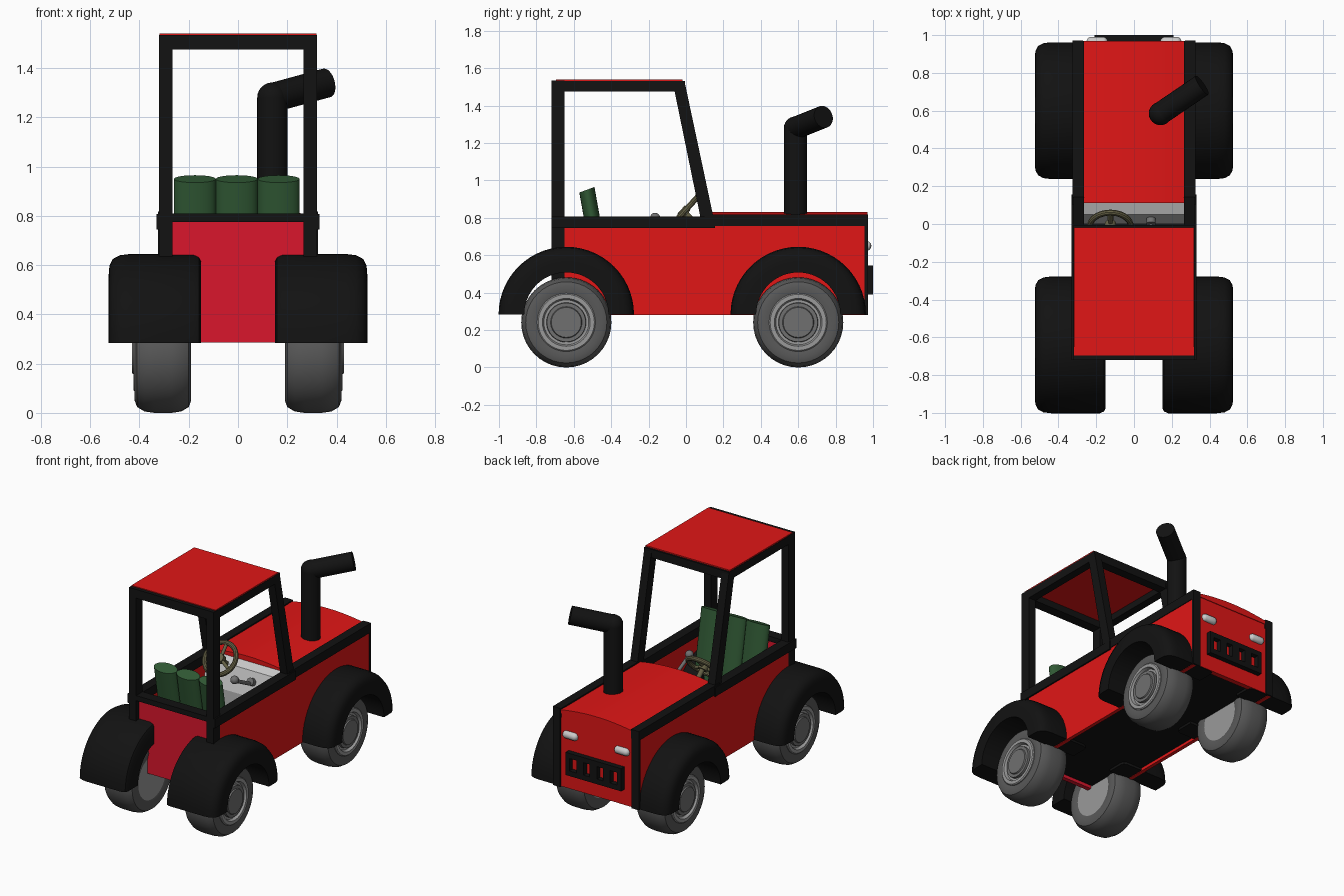
import bpy, bmesh
from math import pi, sin, cos, radians
from mathutils import Vector, Matrix

if "Cube" in bpy.data.objects:
    bpy.data.objects.remove(bpy.data.objects["Cube"])


def material(name, r, g, b):
    m = bpy.data.materials.new(name)
    m.diffuse_color = (r, g, b, 1)
    m.use_nodes = True
    m.node_tree.nodes["Principled BSDF"].inputs["Base Color"].default_value = m.diffuse_color
    return m


RED = material("red", 0.75, 0.008, 0.008)
CRIMSON = material("crimson", 0.7, 0.008, 0.025)
BLACK = material("black", 0.006, 0.006, 0.006)
RUBBER = material("rubber", 0.1, 0.1, 0.1)
STEEL = material("steel", 0.32, 0.32, 0.32)
DARK_STEEL = material("dark_steel", 0.16, 0.16, 0.16)
GREEN = material("green", 0.03, 0.1, 0.035)
OLIVE = material("olive", 0.13, 0.12, 0.06)
LAMP = material("lamp", 0.7, 0.7, 0.7)


def finish(name, bm, mat, smooth=False):
    bmesh.ops.recalc_face_normals(bm, faces=bm.faces[:])
    me = bpy.data.meshes.new(name)
    bm.to_mesh(me)
    bm.free()
    ob = bpy.data.objects.new(name, me)
    bpy.context.collection.objects.link(ob)
    if mat:
        me.materials.append(mat)
    if smooth:
        bpy.ops.object.select_all(action='DESELECT')
        bpy.context.view_layer.objects.active = ob
        ob.select_set(True)
        bpy.ops.object.shade_smooth_by_angle(angle=radians(35))
    return ob


def box(name, x, y, z, mat):
    bm = bmesh.new()
    size = Matrix.Diagonal((x[1] - x[0], y[1] - y[0], z[1] - z[0], 1))
    mid = Matrix.Translation((sum(x) / 2, sum(y) / 2, sum(z) / 2))
    bmesh.ops.create_cube(bm, size=1, matrix=mid @ size)
    return finish(name, bm, mat)


def extrude(name, pts, x0, x1, mat):
    """Extrude a (y, z) outline along x."""
    bm = bmesh.new()
    a = [bm.verts.new((x0, y, z)) for y, z in pts]
    b = [bm.verts.new((x1, y, z)) for y, z in pts]
    bm.faces.new(a)
    bm.faces.new(b)
    n = len(pts)
    for i in range(n):
        bm.faces.new((a[i], a[(i + 1) % n], b[(i + 1) % n], b[i]))
    return finish(name, bm, mat)


def revolve(name, profile, y, z, side, mat, arc=2 * pi, steps=40):
    """Sweep a closed (x, radius) profile round an x-parallel axis."""
    bm = bmesh.new()
    full = arc > 6
    rings = []
    for i in range(steps if full else steps + 1):
        a = arc * i / steps
        rings.append([bm.verts.new((side * x, y + r * cos(a), z + r * sin(a))) for x, r in profile])
    n = len(profile)
    for i in range(steps):
        p, q = rings[i], rings[(i + 1) % len(rings)]
        for j in range(n):
            k = (j + 1) % n
            bm.faces.new((p[j], p[k], q[k], q[j]))
    if not full:
        bm.faces.new(rings[0])
        bm.faces.new(rings[-1])
    bmesh.ops.remove_doubles(bm, verts=bm.verts[:], dist=1e-5)
    return finish(name, bm, mat, True)


def rod(name, p, q, r, mat, flat=1.0, seg=24):
    """Cylinder from p to q, optionally flattened in depth."""
    p, q = Vector(p), Vector(q)
    d = q - p
    rot = d.to_track_quat('Z', 'X').to_matrix().to_4x4()
    bm = bmesh.new()
    bmesh.ops.create_cone(bm, cap_ends=True, segments=seg, radius1=r, radius2=r, depth=d.length)
    bm.transform(Matrix.Translation((p + q) / 2) @ rot @ Matrix.Diagonal((flat, 1, 1, 1)))
    return finish(name, bm, mat, True)


# Wheels and mudguards
tyre = [(0.2, 0.15), (0.19, 0.19), (0.2, 0.217), (0.23, 0.235), (0.27, 0.241), (0.34, 0.241),
        (0.38, 0.235), (0.41, 0.217), (0.42, 0.19), (0.41, 0.15)]
rim = [(0.2, 0.0), (0.2, 0.156), (0.418, 0.156), (0.424, 0.15), (0.424, 0.128), (0.405, 0.12), (0.405, 0.0)]
hub = [(0.39, 0.0), (0.39, 0.108), (0.422, 0.104), (0.422, 0.084), (0.43, 0.08), (0.43, 0.0)]
guard = [(0.15, 0.225), (0.15, 0.335), (0.158, 0.352), (0.18, 0.362), (0.44, 0.362), (0.48, 0.357),
         (0.508, 0.342), (0.522, 0.315), (0.525, 0.28), (0.525, 0.225)]
for end, y in (("rear", -0.64), ("front", 0.6)):
    for side, s in (("left", -1), ("right", 1)):
        tag = f"{end}_{side}"
        revolve("tyre_" + tag, tyre, y, 0.241, s, RUBBER)
        revolve("rim_" + tag, rim, y, 0.241, s, STEEL)
        revolve("hub_" + tag, hub, y, 0.241, s, DARK_STEEL)
        revolve("mudguard_" + tag, guard, y, 0.283, s, BLACK, pi, 28)

# Body shell
box("floor", (-0.31, 0.31), (-0.65, 0.95), (0.3, 0.32), BLACK)
box("rear_panel", (-0.27, 0.27), (-0.69, -0.66), (0.285, 0.78), CRIMSON)
box("front_panel", (-0.28, 0.28), (0.93, 0.965), (0.285, 0.81), RED)
box("rear_beam", (-0.32, 0.32), (-0.72, -0.65), (0.775, 0.81), BLACK)
roof_z = 1.475
for side, s in (("left", -1), ("right", 1)):
    def span(a, b):
        return tuple(sorted((s * a, s * b)))
    box("side_panel_" + side, span(0.295, 0.32), (-0.65, 0.96), (0.28, 0.76), RED)
    box("cab_rail_" + side, span(0.265, 0.33), (-0.72, 0.155), (0.745, 0.807), BLACK)
    box("hood_rail_" + side, span(0.265, 0.325), (0.1, 0.97), (0.755, 0.818), BLACK)
    box("nose_post_" + side, span(0.27, 0.325), (0.955, 0.972), (0.28, 0.818), BLACK)
    # Cab frame
    box("rear_post_" + side, span(0.265, 0.32), (-0.72, -0.65), (0.3, 1.535), BLACK)
    extrude("front_post_" + side, [(-0.072, 1.53), (-0.008, 1.53), (0.158, 0.75), (0.088, 0.75)],
            s * 0.265, s * 0.32, BLACK)
    box("roof_rail_" + side, span(0.265, 0.32), (-0.72, -0.01), (roof_z, 1.532), BLACK)
box("roof_beam_rear", (-0.32, 0.32), (-0.72, -0.65), (roof_z, 1.535), BLACK)
box("roof_beam_front", (-0.32, 0.32), (-0.068, -0.005), (roof_z, 1.532), BLACK)
box("roof", (-0.318, 0.318), (-0.695, -0.018), (1.52, 1.54), RED)

# Gently arched hood
bm = bmesh.new()
xs = [-0.27 + 0.54 * i / 12 for i in range(13)]
arch = [(x, 0.808 + 0.024 * (1 - (x / 0.27) ** 2)) for x in xs]
outline = arch + [(0.27, 0.785), (-0.27, 0.785)]
face = bm.faces.new([bm.verts.new((x, 0.11, z)) for x, z in outline])
ext = bmesh.ops.extrude_face_region(bm, geom=[face])
bmesh.ops.translate(bm, vec=(0, 0.86, 0), verts=[v for v in ext["geom"] if isinstance(v, bmesh.types.BMVert)])
if len(bm.faces) == len(outline) + 1:
    bm.faces.new([v for v in list(bm.verts)[:len(outline)]])
finish("hood", bm, RED, True)

# Grille: frame with four openings
for i, z in enumerate(((0.39, 0.425), (0.51, 0.545))):
    box(f"grille_rail_{i}", (-0.21, 0.21), (0.96, 1.0), z, BLACK)
for i, (x, w) in enumerate(((-0.195, 0.015), (-0.1, 0.027), (0, 0.027), (0.1, 0.027), (0.195, 0.015))):
    box(f"grille_bar_{i}", (x - w, x + w), (0.96, 1.0), (0.42, 0.515), BLACK)

# Headlights
for side, s in (("left", -1), ("right", 1)):
    bm = bmesh.new()
    bmesh.ops.create_uvsphere(bm, u_segments=20, v_segments=12, radius=0.026)
    for v in bm.verts:
        v.co.x += 0.03 if v.co.x > 0 else -0.03
    bm.transform(Matrix.Translation((s * 0.195, 0.965, 0.65)))
    finish("headlight_" + side, bm, LAMP, True)

# Exhaust pipe with angled outlet
elbow = Vector((0.14, 0.585, 1.28))
rod("exhaust_stack", (0.14, 0.585, 0.79), elbow, 0.062, BLACK)
rod("exhaust_outlet", elbow, (0.36, 0.735, 1.34), 0.06, BLACK)
bm = bmesh.new()
bmesh.ops.create_uvsphere(bm, u_segments=24, v_segments=12, radius=0.062, matrix=Matrix.Translation(elbow))
finish("exhaust_elbow", bm, BLACK, True)

# Dashboard
extrude("dashboard", [(0.115, 0.8), (0.05, 0.775), (0.0, 0.62), (0.03, 0.32), (0.115, 0.32)], -0.265, 0.265, None)

# Seat: three padded rolls over a padded base
for i in range(3):
    x = -0.175 + 0.17 * i
    rod(f"seat_back_{i}", (x, -0.44, 0.45), (x, -0.53, 0.95), 0.085, GREEN).data.transform(Matrix())
    ob = bpy.data.objects[f"seat_back_{i}"]
    for v in ob.data.vertices:  # flatten the roll about its leaning axis
        axis_y = -0.44 - 0.18 * (v.co.z - 0.45)
        v.co.y = axis_y + (v.co.y - axis_y) * 0.5
    base = rod(f"seat_base_{i}", (x, -0.48, 0), (x, -0.14, 0), 0.085, GREEN)
    base.scale.z = 0.6
    base.location.z = 0.46
box("seat_box", (-0.25, 0.25), (-0.52, -0.16), (0.32, 0.45), BLACK)

# Steering wheel
centre, tilt = Vector((-0.125, -0.012, 0.83)), Matrix.Rotation(radians(48), 3, 'X')
bpy.ops.mesh.primitive_torus_add(major_radius=0.108, minor_radius=0.016, major_segments=36, minor_segments=10,
                                 location=centre, rotation=(radians(48), 0, 0))
ring = bpy.context.object
ring.name = "steering_wheel"
ring.data.materials.append(OLIVE)
bpy.ops.object.shade_smooth_by_angle()
for i in range(3):
    a = radians(90 + 120 * i)
    rod(f"steering_spoke_{i}", centre, centre + tilt @ Vector((0.105 * cos(a), 0.105 * sin(a), 0)), 0.011, OLIVE, seg=12)
axis = tilt @ Vector((0, 0, 1))
rod("steering_hub", centre - axis * 0.02, centre + axis * 0.02, 0.03, OLIVE)
rod("steering_column", centre, centre - axis * 0.15, 0.016, OLIVE, seg=12)

# Gear lever
rod("gear_lever", (0.09, 0.06, 0.68), (0.09, -0.165, 0.795), 0.012, DARK_STEEL, seg=12)
rod("gear_collar", (0.09, 0.05, 0.7), (0.09, 0.0, 0.725), 0.025, DARK_STEEL)
bm = bmesh.new()
bmesh.ops.create_uvsphere(bm, u_segments=16, v_segments=10, radius=0.027, matrix=Matrix.Translation((0.09, -0.165, 0.8)))
finish("gear_knob", bm, DARK_STEEL, True)
